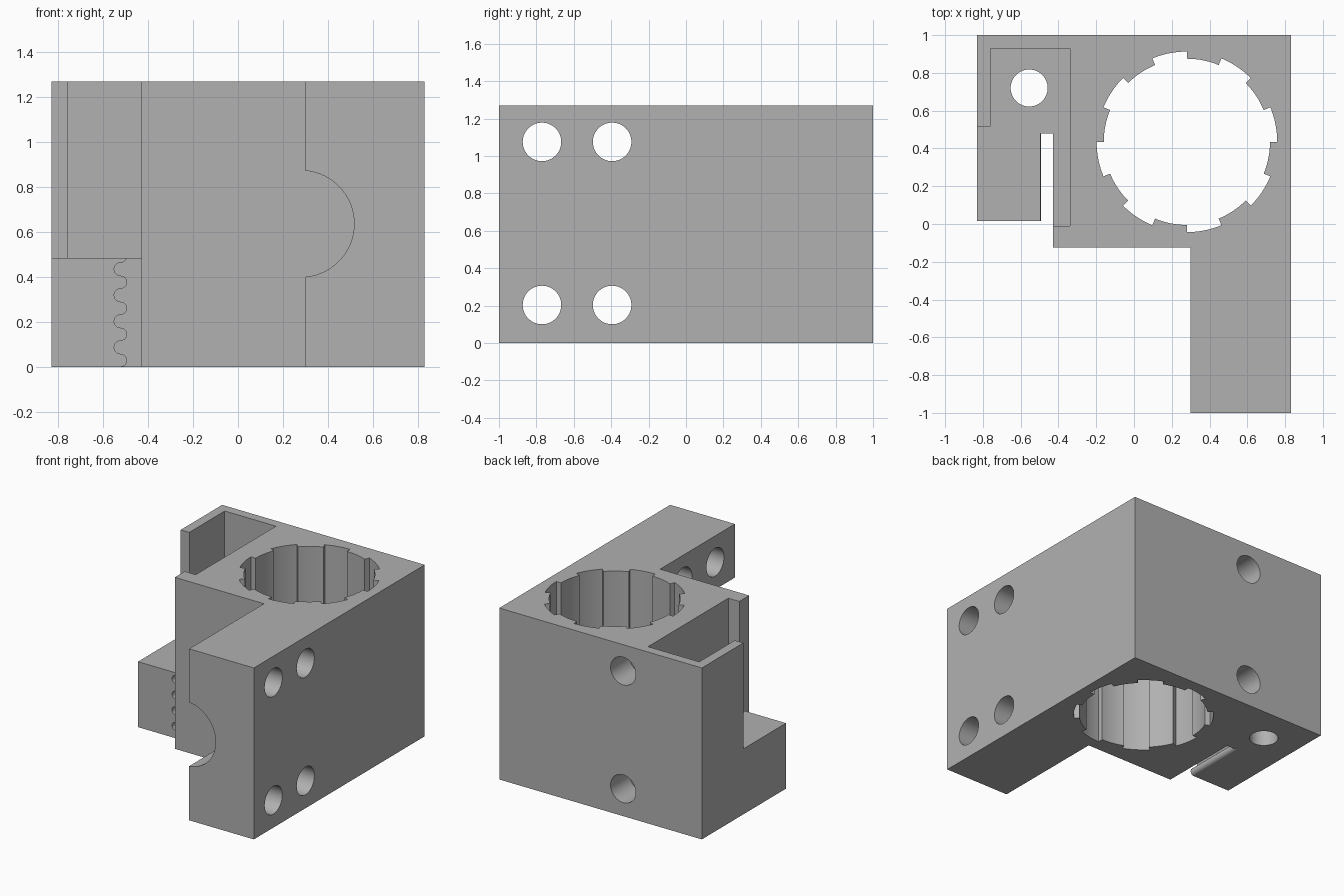
import bpy
import bmesh
from math import cos, sin, pi, radians
from mathutils import Vector

if "Cube" in bpy.data.objects:
    bpy.data.objects.remove(bpy.data.objects["Cube"])

grey = bpy.data.materials.new("plain grey")
grey.use_nodes = True
colour = (0.44, 0.44, 0.44, 1)
grey.diffuse_color = colour
grey.node_tree.nodes["Principled BSDF"].inputs["Base Color"].default_value = colour


def prism(name, profile, axis, start, end):
    """Extrude a 2D profile along an axis: z uses (x, y), y uses (x, z), x uses (y, z)."""
    place = {
        "x": lambda a, b: (start, a, b),
        "y": lambda a, b: (a, start, b),
        "z": lambda a, b: (a, b, start),
    }[axis]
    bm = bmesh.new()
    face = bm.faces.new([bm.verts.new(place(a, b)) for a, b in profile])
    out = bmesh.ops.extrude_face_region(bm, geom=[face])
    shift = Vector([end - start if axis == k else 0 for k in "xyz"])
    bmesh.ops.translate(bm, vec=shift,
                        verts=[g for g in out["geom"] if isinstance(g, bmesh.types.BMVert)])
    bmesh.ops.recalc_face_normals(bm, faces=bm.faces)
    mesh = bpy.data.meshes.new(name)
    bm.to_mesh(mesh)
    bm.free()
    mesh.materials.append(grey)
    obj = bpy.data.objects.new(name, mesh)
    bpy.context.collection.objects.link(obj)
    return obj


def arc(cx, cy, r, a0, a1, steps):
    angles = [radians(a0 + (a1 - a0) * i / steps) for i in range(steps + 1)]
    return [(cx + r * cos(a), cy + r * sin(a)) for a in angles]


def circle(cx, cy, r):
    return arc(cx, cy, r, 0, 360, 64)[:-1]


# Solid bracket body with its long front arm
body = prism("bracket_body", [
    (-0.83, 1), (-0.83, 0.015), (-0.43, 0.015), (-0.43, -0.125),
    (0.3, -0.125), (0.3, -1), (0.83, -1), (0.83, 1)], "z", 0, 1.27)

cutters = []

# Open pocket above the clamp block
cutters.append(prism("pocket_cutter", [
    (-0.9, 0.515), (-0.76, 0.515), (-0.76, 0.93), (-0.34, 0.93),
    (-0.34, -0.01), (-0.9, -0.01)], "z", 0.485, 1.4))

# Bearing bore with eight wide keyways
bore = []
for k in range(8):
    a = 45 * k
    bore += arc(0.28, 0.435, 0.478, a, a + 22.5, 8)
    bore += arc(0.28, 0.435, 0.44, a + 22.5, a + 45, 8)
cutters.append(prism("bore_cutter", bore, "z", -0.1, 1.4))

# Belt slot with rounded teeth on one wall
r, mid = 0.029, -0.5225
slot = [(-0.43, -0.05), (mid, -0.05)]
for k in range(9):
    side = 1 if k % 2 == 0 else -1
    wave = arc(0, 0, r, -90, 90, 10)
    slot += [(mid + side * x, r * (2 * k + 1) + z) for x, z in wave[:-1]]
slot += [(mid, 18 * r), (-0.43, 18 * r)]
cutters.append(prism("belt_slot_cutter", slot, "y", -0.05, 0.48))

# Vertical hole in the clamp block
cutters.append(prism("rod_hole_cutter", circle(-0.555, 0.72, 0.098), "z", -0.1, 0.6))

# Round notch along the inner side of the arm
cutters.append(prism("arm_notch_cutter", circle(0.28, 0.637, 0.237), "y", -1.1, -0.125))

# Bolt holes: through the arm, and blind in the back
for z in (0.203, 1.075):
    for y in (-0.77, -0.395):
        cutters.append(prism("arm_hole_cutter", circle(y, z, 0.103), "x", 0.1, 1))
    cutters.append(prism("back_hole_cutter", circle(-0.185, z, 0.103), "y", 0.78, 1.1))

# Cut everything out of the body
bpy.ops.object.select_all(action="DESELECT")
body.select_set(True)
bpy.context.view_layer.objects.active = body
for cutter in cutters:
    cutter.hide_render = True
    mod = body.modifiers.new("cut", "BOOLEAN")
    mod.operation = "DIFFERENCE"
    mod.solver = "EXACT"
    mod.object = cutter
    bpy.ops.object.modifier_apply(modifier=mod.name)
    bpy.data.objects.remove(cutter)

bpy.ops.object.shade_smooth_by_angle(angle=radians(25))
